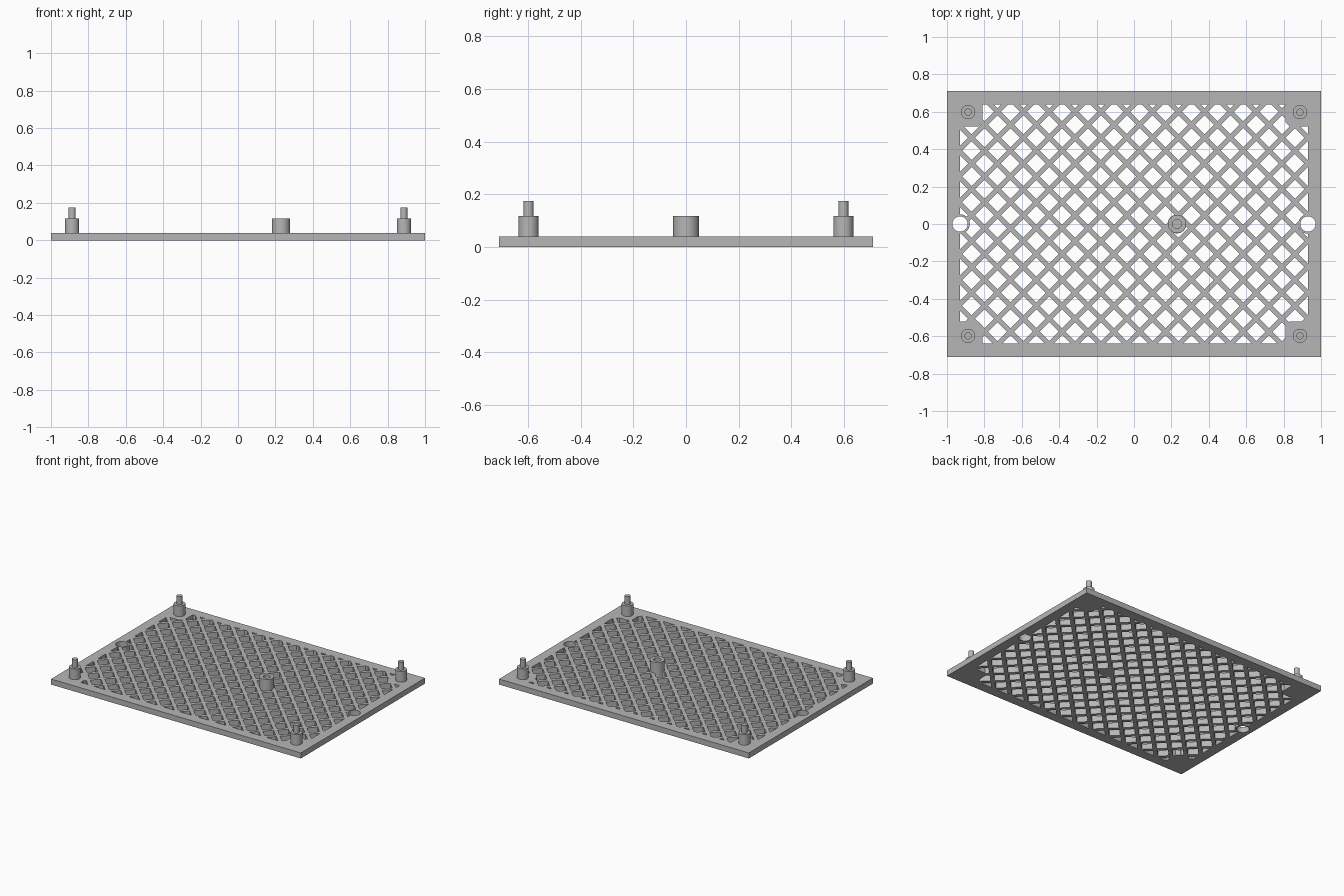
import bpy, bmesh, math

if "Cube" in bpy.data.objects:
    bpy.data.objects.remove(bpy.data.objects["Cube"])

T = 0.04                 # plate thickness
WX, WY = 0.93, 0.64      # half size of the lattice window
P = 0.1383               # lattice pitch along x and y
CELL = P / 2 - 0.0185    # half diagonal of one diamond opening
BOSS_X = 0.23

grey = bpy.data.materials.new("plain grey")
grey.diffuse_color = (0.47, 0.47, 0.47, 1)
grey.use_nodes = True
grey.node_tree.nodes["Principled BSDF"].inputs["Base Color"].default_value = grey.diffuse_color


def prisms(name, polys, z0, z1):
    """One object holding an upright prism for every polygon (counter-clockwise)."""
    bm = bmesh.new()
    for poly in polys:
        lo = [bm.verts.new((x, y, z0)) for x, y in poly]
        hi = [bm.verts.new((x, y, z1)) for x, y in poly]
        bm.faces.new(lo[::-1])
        bm.faces.new(hi)
        n = len(poly)
        for i in range(n):
            j = (i + 1) % n
            bm.faces.new((lo[i], lo[j], hi[j], hi[i]))
    me = bpy.data.meshes.new(name)
    bm.to_mesh(me)
    bm.free()
    me.materials.append(grey)
    ob = bpy.data.objects.new(name, me)
    bpy.context.collection.objects.link(ob)
    return ob


def rect(x0, y0, x1, y1):
    return [(x0, y0), (x1, y0), (x1, y1), (x0, y1)]


def circle(cx, cy, r, n=40):
    return [(cx + r * math.cos(2 * math.pi * i / n),
             cy + r * math.sin(2 * math.pi * i / n)) for i in range(n)]


def clip(poly, axis, sign, limit):
    """Keep the part of a convex polygon where sign * coordinate <= limit."""
    out = []
    for i, a in enumerate(poly):
        b = poly[(i + 1) % len(poly)]
        da, db = limit - sign * a[axis], limit - sign * b[axis]
        if da >= 0:
            out.append(a)
        if da * db < 0:
            t = da / (da - db)
            out.append((a[0] + t * (b[0] - a[0]), a[1] + t * (b[1] - a[1])))
    return out


def area(p):
    return 0.5 * sum(p[i - 1][0] * p[i][1] - p[i][0] * p[i - 1][1] for i in range(len(p)))


def cut(ob, tool):
    m = ob.modifiers.new("cut", 'BOOLEAN')
    m.operation = 'DIFFERENCE'
    m.solver = 'EXACT'
    m.object = tool
    bpy.context.view_layer.objects.active = ob
    bpy.ops.object.modifier_apply(modifier=m.name)
    bpy.data.objects.remove(tool)


def lathe(name, profile, cx, cy, n=40):
    """Revolve (radius, z) points; a radius of 0 closes on the axis."""
    bm = bmesh.new()
    vs = [bm.verts.new((r, 0, z)) for r, z in profile]
    es = [bm.edges.new(e) for e in zip(vs, vs[1:])]
    bmesh.ops.spin(bm, geom=vs + es, cent=(0, 0, 0), axis=(0, 0, 1),
                   angle=2 * math.pi, steps=n, use_merge=True)
    bmesh.ops.remove_doubles(bm, verts=bm.verts, dist=1e-5)
    bmesh.ops.dissolve_degenerate(bm, edges=bm.edges, dist=1e-6)
    bmesh.ops.recalc_face_normals(bm, faces=bm.faces)
    me = bpy.data.meshes.new(name)
    bm.to_mesh(me)
    bm.free()
    me.materials.append(grey)
    ob = bpy.data.objects.new(name, me)
    ob.location = (cx, cy, 0)
    bpy.context.collection.objects.link(ob)
    bpy.ops.object.select_all(action='DESELECT')
    ob.select_set(True)
    bpy.context.view_layer.objects.active = ob
    bpy.ops.object.shade_smooth_by_angle(angle=math.radians(35))
    return ob


# diamond openings, trimmed to the window
cells = []
for i in range(-18, 19):
    for j in range(-14, 15):
        if (i + j) % 2:
            continue
        cx, cy = -0.73 + i * P / 2, 0.60 + (j - 9) * P / 2
        poly = [(cx + CELL, cy), (cx, cy + CELL), (cx - CELL, cy), (cx, cy - CELL)]
        for axis, lim in ((0, WX), (1, WY)):
            for s in (1, -1):
                poly = clip(poly, axis, s, lim) if poly else poly
        if len(poly) > 2 and area(poly) > 1e-4:
            cells.append(poly)
# continue the openings over the right part of the window
for i in range(19, 28):
    for j in range(-14, 15):
        if (i + j) % 2:
            continue
        cx, cy = -0.73 + i * P / 2, 0.60 + (j - 9) * P / 2
        poly = [(cx + CELL, cy), (cx, cy + CELL), (cx - CELL, cy), (cx, cy - CELL)]
        for axis, lim in ((0, WX), (1, WY)):
            for s in (1, -1):
                poly = clip(poly, axis, s, lim) if poly else poly
        if len(poly) > 2 and area(poly) > 1e-4:
            cells.append(poly)
openings = prisms("openings", cells, -0.1, 0.1)

# areas kept solid: corner pads, boss foot, rims of the side holes
solid = [circle(BOSS_X, 0, 0.05), circle(-WX, 0, 0.052), circle(WX, 0, 0.052)]
for sx in (-1, 1):
    for sy in (-1, 1):
        pad = [(0.81, 0.545), (0.835, 0.52), (0.96, 0.52), (0.96, 0.68), (0.81, 0.68)]
        pad = [(sx * x, sy * y) for x, y in pad]
        solid.append(pad if sx * sy > 0 else pad[::-1])
cut(openings, prisms("kept_areas", solid, -0.2, 0.2))

# lattice plate with two side holes
plate = prisms("lattice_plate", [rect(-1, -0.71, 1, 0.71)], 0, T)
cut(plate, openings)
cut(plate, prisms("side_holes", [circle(-WX, 0, 0.041), circle(WX, 0, 0.041)], -0.1, 0.1))

# corner standoffs with locating pins
for sx, side in ((-1, "left"), (1, "right")):
    for sy, end in ((-1, "front"), (1, "back")):
        lathe(f"{end}_{side}_standoff",
              [(0.038, T), (0.038, 0.117), (0.019, 0.117), (0.019, 0.175), (0, 0.175)],
              sx * 0.887, sy * 0.598)

# hollow boss near the middle
lathe("centre_boss", [(0.049, T), (0.049, 0.117), (0.024, 0.117), (0.024, T)], BOSS_X, 0)
